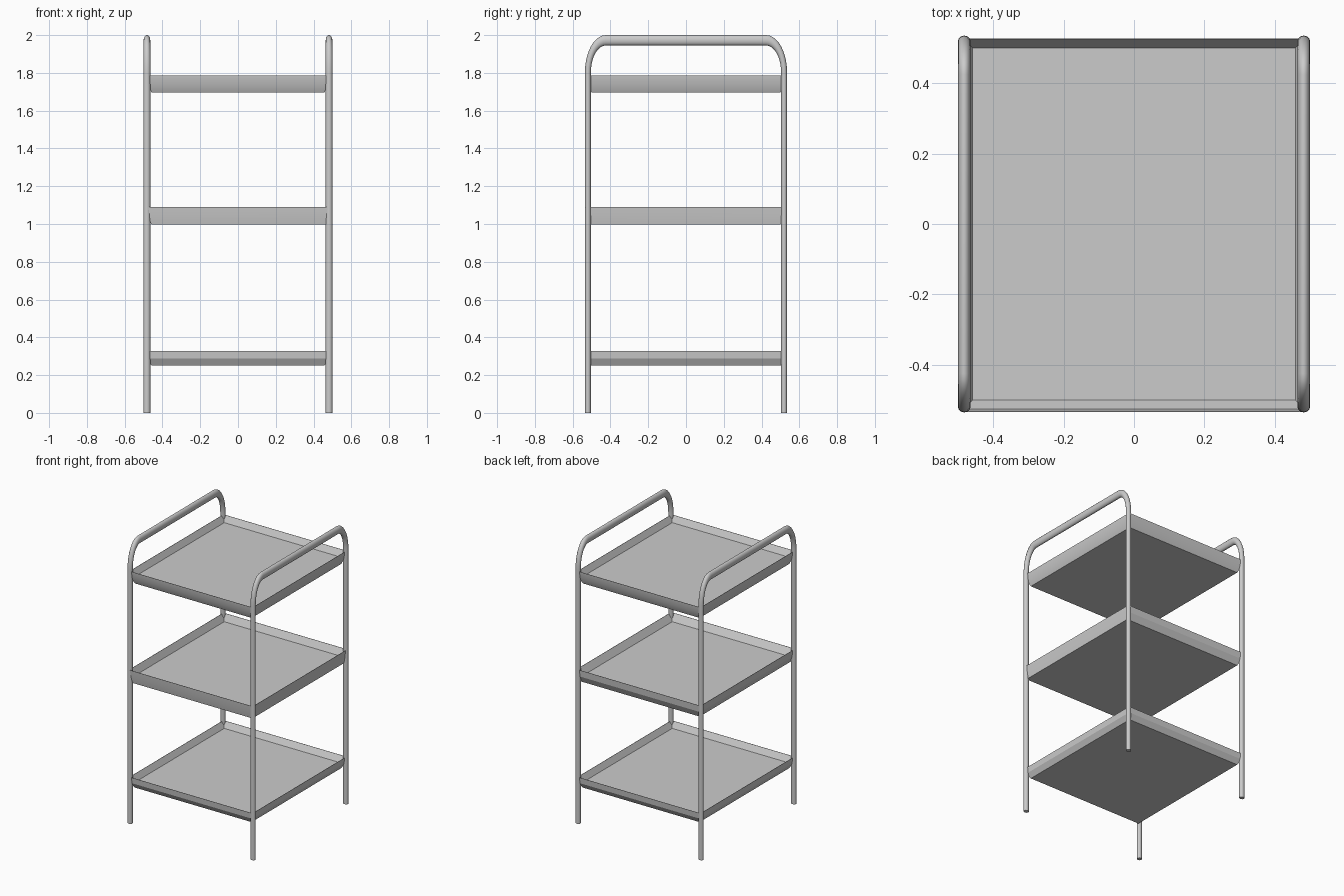
import bpy, bmesh, math

if "Cube" in bpy.data.objects:
    bpy.data.objects.remove(bpy.data.objects["Cube"])


def add_object(name, mesh, angle):
    obj = bpy.data.objects.new(name, mesh)
    bpy.context.collection.objects.link(obj)
    bpy.ops.object.select_all(action='DESELECT')
    obj.select_set(True)
    bpy.context.view_layer.objects.active = obj
    bpy.ops.object.shade_smooth_by_angle(angle=math.radians(angle))


def side_frame(name, x):
    # Bent tube: two legs joined by a handle, with a slightly tall section
    sx, sy, sz = 0.0178, 0.0157, 0.0275
    leg_y, top_z, ry, rz, steps = 0.5193, 1.9725, 0.095, 0.17, 10
    path = [(-leg_y, 0.0)]
    for i in range(steps + 1):
        a = math.pi / 2 * i / steps
        path.append((-leg_y + ry * (1 - math.cos(a)), top_z - rz + rz * math.sin(a)))
    path += [(-y, z) for y, z in reversed(path)]

    curve = bpy.data.curves.new(name + "_path", 'CURVE')
    curve.dimensions = '3D'
    curve.bevel_depth = 1.0
    curve.bevel_resolution = 6
    curve.use_fill_caps = True
    spline = curve.splines.new('POLY')
    spline.points.add(len(path) - 1)
    for p, (y, z) in zip(spline.points, path):
        p.co = (0, y / sy, z / sz, 1)
    temp = bpy.data.objects.new(name + "_path", curve)
    bpy.context.collection.objects.link(temp)
    bpy.context.view_layer.update()
    deps = bpy.context.evaluated_depsgraph_get()
    mesh = bpy.data.meshes.new_from_object(temp.evaluated_get(deps))
    bpy.data.objects.remove(temp)
    for v in mesh.vertices:
        v.co = (v.co.x * sx + x, v.co.y * sy, v.co.z * sz)
    add_object(name, mesh, 40)


def tray(name, z_bottom, z_fold, z_rim, flare=0.0):
    # Closed tray: underside, sloped lower edge, rim, inner wall, raised floor
    # flare pushes the front and right lower edges outward
    profile = ((0.458, 0.501, z_bottom, flare),
               (0.479, 0.523, z_fold, flare / 3),
               (0.483, 0.527, z_rim, flare / 3),
               (0.481, 0.525, z_rim, flare / 3),
               (0.458, 0.500, z_fold, 0))
    bm = bmesh.new()
    rings = []
    for hx, hy, z, f in profile:
        rings.append([bm.verts.new(p) for p in (
            (-hx, -hy - f, z), (hx + f, -hy - f, z), (hx + f, hy, z), (-hx, hy, z))])
    bm.faces.new(rings[0][::-1])
    bm.faces.new(rings[-1])
    for low, high in zip(rings, rings[1:]):
        for i in range(4):
            j = (i + 1) % 4
            bm.faces.new((low[i], low[j], high[j], high[i]))
    mesh = bpy.data.meshes.new(name)
    bm.to_mesh(mesh)
    bm.free()
    add_object(name, mesh, 20)


# Side frames
side_frame("left_frame", -0.482)
side_frame("right_frame", 0.482)

# Three trays
tray("bottom_tray", 0.25, 0.287, 0.328)
tray("middle_tray", 0.998, 1.043, 1.09, 0.02)
tray("top_tray", 1.697, 1.745, 1.787)
